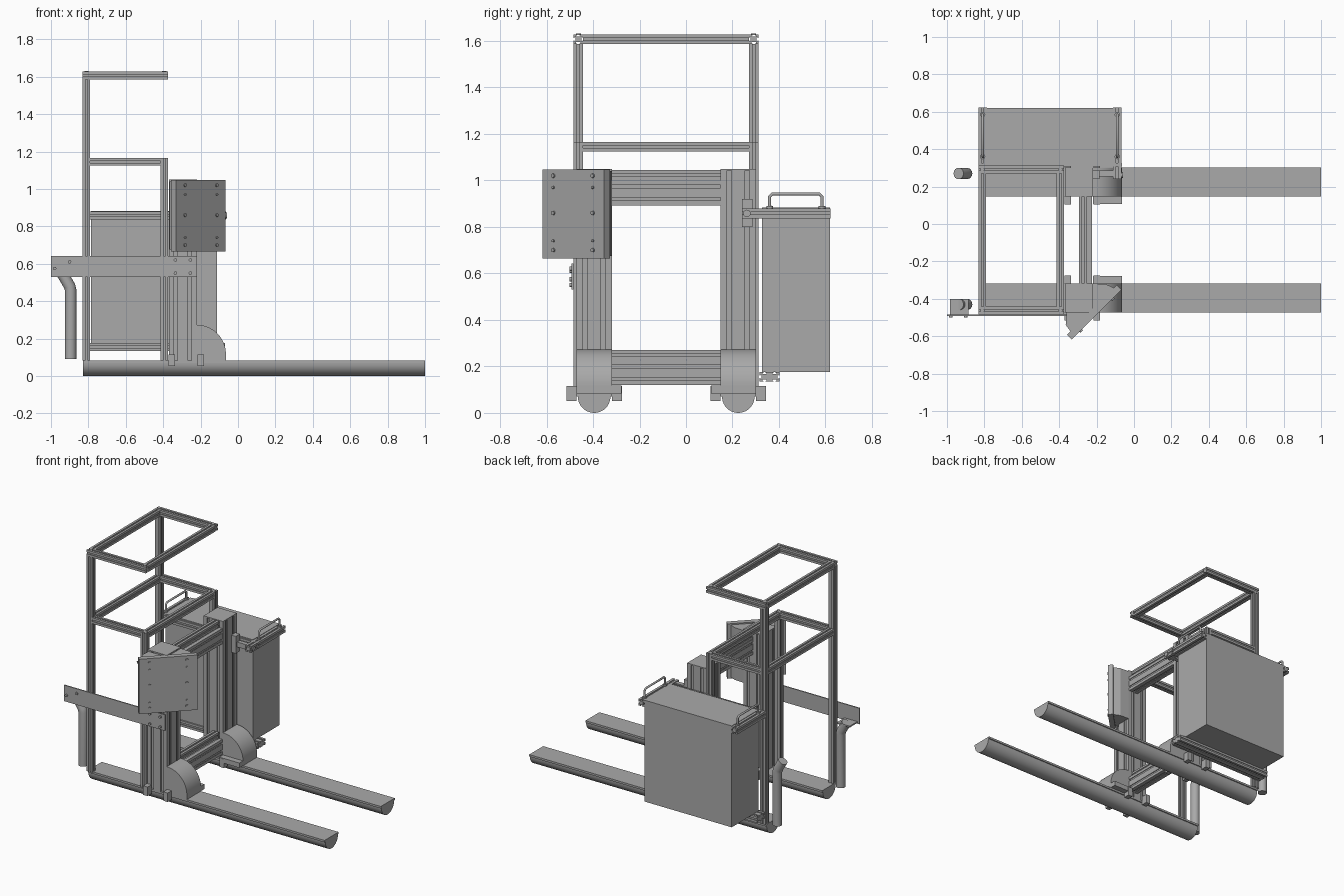
import bpy, bmesh, math
from mathutils import Vector, Matrix

cube = bpy.data.objects.get("Cube")
if cube:
    bpy.data.objects.remove(cube, do_unlink=True)

grey = bpy.data.materials.new("aluminium grey")
grey.use_nodes = True
GREY = (0.4, 0.4, 0.4, 1)
grey.diffuse_color = GREY
grey.node_tree.nodes["Principled BSDF"].inputs["Base Color"].default_value = GREY

# Maps (section u, section v, length) onto the world for each extrusion axis
AXES = {"x": lambda u, v, t: (t, u, v),
        "y": lambda u, v, t: (u, t, v),
        "z": lambda u, v, t: (u, v, t)}


def prism(name, section, axis, start, end, smooth=False):
    """Extrude a closed 2D section along one axis."""
    bm = bmesh.new()
    face = bm.faces.new([bm.verts.new(AXES[axis](u, v, start)) for u, v in section])
    ext = bmesh.ops.extrude_face_region(bm, geom=[face])
    moved = [g for g in ext["geom"] if isinstance(g, bmesh.types.BMVert)]
    bmesh.ops.translate(bm, vec=AXES[axis](0, 0, end - start), verts=moved)
    bmesh.ops.recalc_face_normals(bm, faces=bm.faces)
    mesh = bpy.data.meshes.new(name)
    bm.to_mesh(mesh)
    bm.free()
    obj = bpy.data.objects.new(name, mesh)
    bpy.context.collection.objects.link(obj)
    mesh.materials.append(grey)
    if smooth:
        bpy.ops.object.select_all(action="DESELECT")
        obj.select_set(True)
        bpy.context.view_layer.objects.active = obj
        bpy.ops.object.shade_smooth_by_angle(angle=math.radians(35))
    return obj


def box(name, x, y, z):
    return prism(name, [(x[0], y[0]), (x[1], y[0]), (x[1], y[1]), (x[0], y[1])], "z", *z)


def slotted(u, v, nu=1, nv=1):
    """Rectangular section with T-slots cut into all four sides."""
    corners = [Vector(c) for c in ((u[0], v[0]), (u[1], v[0]), (u[1], v[1]), (u[0], v[1]))]
    points = []
    for i, a in enumerate(corners):
        b = corners[(i + 1) % 4]
        count = nv if i % 2 else nu
        along = (b - a).normalized()
        inward = Vector((-along.y, along.x))
        cell = (b - a).length / count
        points.append(a)
        for k in range(count):
            mid = a + along * cell * (k + 0.5)
            for side, deep in ((-.12, 0), (-.12, .09), (-.22, .09), (-.22, .2),
                               (.22, .2), (.22, .09), (.12, .09), (.12, 0)):
                points.append(mid + along * side * cell + inward * deep * cell)
    return points


def rail(name, axis, u, v, span, nu=1, nv=1):
    return prism(name, slotted(u, v, nu, nv), axis, *span)


def tube(name, path, radius):
    curve = bpy.data.curves.new(name, "CURVE")
    curve.dimensions = "3D"
    curve.bevel_depth = radius
    curve.bevel_resolution = 5
    curve.use_fill_caps = True
    spline = curve.splines.new("POLY")
    spline.points.add(len(path) - 1)
    for point, co in zip(spline.points, path):
        point.co = (*co, 1)
    obj = bpy.data.objects.new(name, curve)
    bpy.context.collection.objects.link(obj)
    curve.materials.append(grey)
    return obj


def bolt(name, centre, direction, radius=0.009, length=0.01):
    bm = bmesh.new()
    turn = Vector(direction).to_track_quat("Z", "Y").to_matrix().to_4x4()
    bmesh.ops.create_cone(bm, cap_ends=True, segments=12, radius1=radius, radius2=radius,
                          depth=length, matrix=Matrix.Translation(centre) @ turn)
    mesh = bpy.data.meshes.new(name)
    bm.to_mesh(mesh)
    bm.free()
    mesh.materials.append(grey)
    bpy.context.collection.objects.link(bpy.data.objects.new(name, mesh))


def arc(cu, cv, r, a0, a1, n=20):
    angles = [math.radians(a0 + (a1 - a0) * i / n) for i in range(n + 1)]
    return [(cu + r * math.cos(a), cv + r * math.sin(a)) for a in angles]


# Two long runners, each with a column, clamps and a wheel cover
for side, yc, inner in (("right", -0.395, 1), ("left", 0.225, -1)):
    half = 0.077
    section = arc(yc, 0.07, 0.07, 180, 360) + [
        (yc + half, 0.07), (yc + half, 0.084), (yc - half, 0.084), (yc - half, 0.07)]
    prism(side + "_runner", section, "x", -0.83, 1.0, True)
    rail(side + "_column", "z", (-0.37, -0.22), (yc - half, yc + half), (0.084, 1.042), 2, 2)
    box(side + "_column_cap", (-0.37, -0.22), (yc - half, yc + half), (1.042, 1.05))
    cover = [(-0.22, 0.118)] + arc(-0.22, 0.118, 0.155, 0, 90)
    prism(side + "_wheel_cover", cover, "y", yc - half, yc + half, True)
    ys = sorted((yc - inner * half, yc + inner * (half + 0.04)))
    box(side + "_cover_base", (-0.22, -0.065), ys, (0.084, 0.118))
    for x in (-0.355, -0.2):
        for s in (-1, 1):
            ys = sorted((yc + s * half, yc + s * 0.12))
            box(side + "_clamp", (x - 0.017, x + 0.017), ys, (0.052, 0.115))

# Cross beams between the columns
for name, z in (("lower_beam", (0.12, 0.225)), ("upper_beam", (0.893, 1.0))):
    rail(name, "y", (-0.295, -0.225), z, (-0.318, 0.148), 1, 2)
rail("lower_tie", "y", (-0.295, -0.25), (0.23, 0.27), (-0.318, 0.148))
rail("upper_tie", "y", (-0.295, -0.25), (1.003, 1.045), (-0.318, 0.148))

# Operator frame: tall rear posts, short front posts
W = 0.042
X0, X1, Y0, Y1 = -0.832, -0.373, -0.484, 0.312
for y in (Y0, Y1 - W):
    rail("tall_post", "z", (X0, X0 + W), (y, y + W), (0.084, 1.586))
    rail("short_post", "z", (X1 - W, X1), (y, y + W), (0.084, 1.166))
    rail("middle_side_bar", "x", (y, y + W), (1.124, 1.166), (X0 + W, X1 - W))
    rail("top_side_bar", "x", (y, y + W), (1.586, 1.628), (X0, X1))
    for x in (X0 + W / 2, X1 - W / 2):
        bolt("frame_bolt", (x, y + W / 2, 1.628), (0, 0, 1), 0.011, 0.006)
for x in (X0, X1 - W):
    rail("middle_cross_bar", "y", (x, x + W), (1.124, 1.166), (Y0 + W, Y1 - W))
    rail("top_cross_bar", "y", (x, x + W), (1.586, 1.628), (Y0 + W, Y1 - W))

# Side plate carrying the front grab handle
box("side_plate", (-1.0, -0.22), (-0.492, -0.484), (0.53, 0.642))
for x, z in ((-0.98, 0.575), (-0.9, 0.61), (-0.335, 0.62), (-0.335, 0.55),
             (-0.255, 0.62), (-0.255, 0.55)):
    bolt("plate_bolt", (x, -0.496, z), (0, -1, 0))
box("handle_bracket", (-0.985, -0.885), (-0.484, -0.40), (0.535, 0.545))
for name, y in (("front_grab_handle", -0.43), ("back_grab_handle", 0.27)):
    tube(name, [(-0.895, y, 0.09), (-0.895, y, 0.46), (-0.9, y, 0.48), (-0.938, y, 0.545)], 0.031)

# Battery box with carrying rails and handles
box("battery_box", (-0.787, -0.113), (0.326, 0.62), (0.175, 0.883))
for name, x, start in (("right_box_rail", -0.832, 0.306), ("left_box_rail", -0.113, 0.24)):
    rail(name, "y", (x, x + 0.046), (0.836, 0.88), (start, 0.622))
    xm = x + 0.023
    tube(name + "_handle", [(xm, 0.36, 0.88), (xm, 0.36, 0.93), (xm, 0.372, 0.942),
                            (xm, 0.573, 0.942), (xm, 0.585, 0.93), (xm, 0.585, 0.88)], 0.007)
    for y in (0.36, 0.585):
        bolt("handle_foot", (xm, y, 0.883), (0, 0, 1), 0.014, 0.012)
rail("box_back_rail", "x", (0.308, 0.326), (0.836, 0.88), (-0.83, -0.065))
rail("box_support_rail", "x", (0.316, 0.402), (0.134, 0.176), (-0.83, -0.07), 2, 1)
box("box_arm", (-0.22, -0.1), (0.255, 0.285), (0.84, 0.875))
box("box_arm_bracket", (-0.22, -0.185), (0.24, 0.285), (0.8, 0.92))
bolt("box_arm_bolt", (-0.065, 0.262, 0.858), (1, 0, 0), 0.016)

# Angled control panel with a wedge housing behind it
wedge = [(-0.36, -0.472), (-0.365, -0.54)] + [(-0.335, -0.58), (-0.1, -0.345),
         (-0.15, -0.322), (-0.22, -0.318), (-0.22, -0.472)]
prism("panel_housing", wedge, "z", 0.675, 1.04)
centre, along, out = Vector((-0.212, -0.472)), Vector((.707, .707)), Vector((.707, -.707))
panel = [centre + along * a * 0.188 + out * b * 0.018 for a, b in ((-1, -1), (1, -1), (1, 1), (-1, 1))]
prism("control_panel", panel, "z", 0.665, 1.048)
for a, zs in ((-0.12, (0.7, 0.86, 1.02)), (0.12, (0.7, 0.86, 1.02)),
              (-0.12, (0.74, 0.97)), (0.12, (0.74, 0.97))):
    for z in zs:
        p = centre + along * a + out * 0.02
        bolt("panel_bolt", (p.x, p.y, z), (out.x, out.y, 0), 0.009 if len(zs) == 3 else 0.006)
